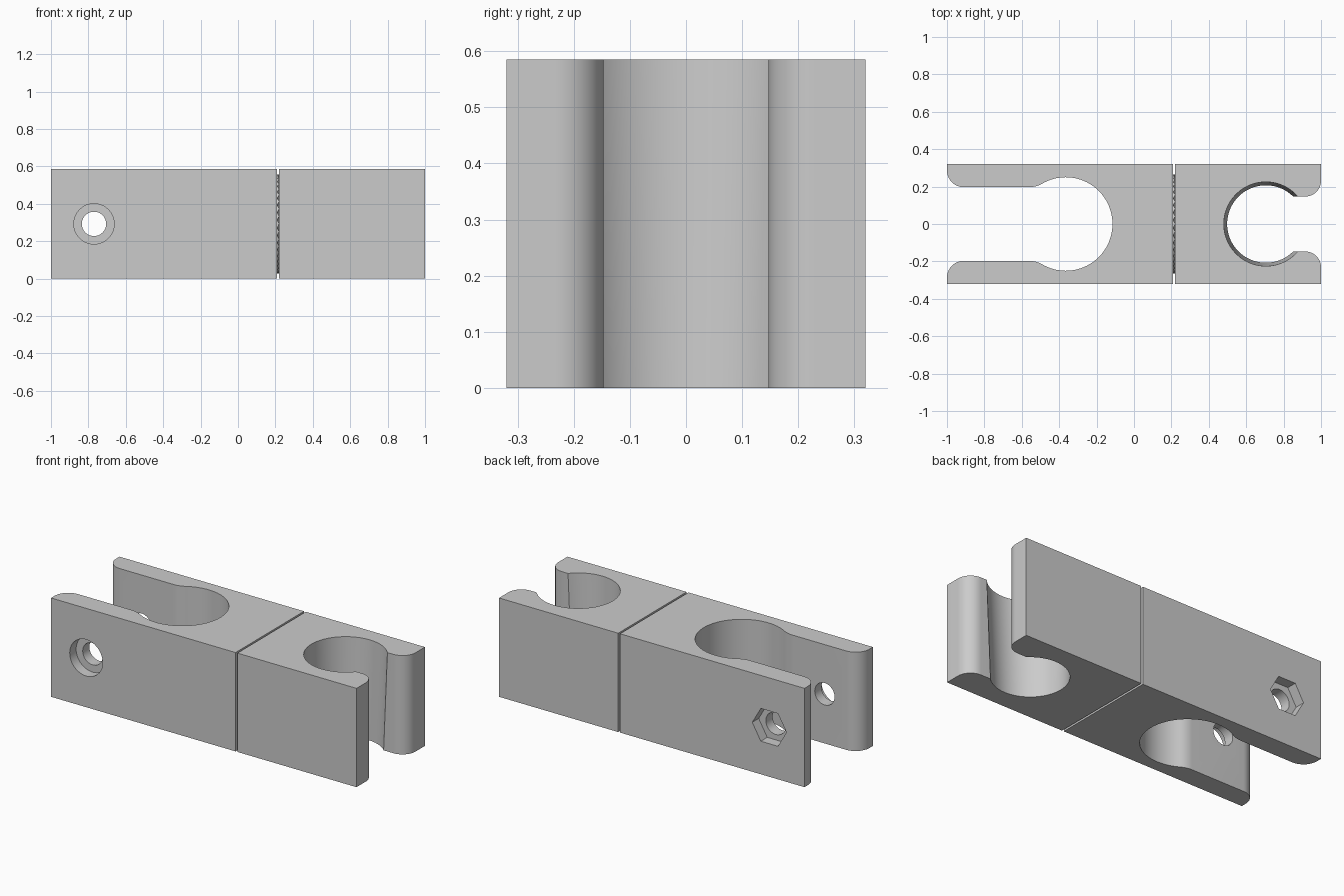
import bpy, bmesh, math
from mathutils import Matrix

cube = bpy.data.objects.get("Cube")
if cube:
    bpy.data.objects.remove(cube)

HEIGHT = 0.585
HALF_WIDTH = 0.32
GAP_LEFT, GAP_RIGHT = 0.208, 0.22
BOLT_X = -0.77

grey = bpy.data.materials.new("plain grey")
grey.use_nodes = True
colour = (0.6, 0.6, 0.6, 1)
grey.diffuse_color = colour
grey.node_tree.nodes["Principled BSDF"].inputs["Base Color"].default_value = colour


def arc(cx, cy, r, start, end, steps):
    """Points along an arc, angles in degrees."""
    angles = [math.radians(start + (end - start) * i / steps) for i in range(steps + 1)]
    return [(cx + r * math.cos(a), cy + r * math.sin(a)) for a in angles]


def mirrored(half):
    """Close a half outline by mirroring it across y = 0."""
    return half + [(x, -y) for x, y in reversed(half[1:])]


def make_object(name, bm):
    bmesh.ops.recalc_face_normals(bm, faces=bm.faces)
    mesh = bpy.data.meshes.new(name)
    bm.to_mesh(mesh)
    bm.free()
    mesh.materials.append(grey)
    ob = bpy.data.objects.new(name, mesh)
    bpy.context.collection.objects.link(ob)
    return ob


def loft(name, lower, upper):
    """Solid between two outlines with the same number of points."""
    bm = bmesh.new()
    a = [bm.verts.new((x, y, 0)) for x, y in lower]
    b = [bm.verts.new((x, y, HEIGHT)) for x, y in upper]
    for i in range(len(a)):
        j = (i + 1) % len(a)
        bm.faces.new((a[i], a[j], b[j], b[i]))
    bm.faces.new(a)
    bm.faces.new(b)
    return make_object(name, bm)


def select_only(ob):
    bpy.ops.object.select_all(action='DESELECT')
    ob.select_set(True)
    bpy.context.view_layer.objects.active = ob


def drill(target, radius, y0, y1, sides):
    """Cut a round or many-sided hole along y at the bolt position."""
    bm = bmesh.new()
    place = Matrix.Translation((BOLT_X, (y0 + y1) / 2, HEIGHT / 2)) @ Matrix.Rotation(math.pi / 2, 4, 'X')
    bmesh.ops.create_cone(bm, cap_ends=True, segments=sides, radius1=radius,
                          radius2=radius, depth=y1 - y0, matrix=place)
    # turn the hexagon so that two of its corners lie along x
    if sides == 6:
        top = max(bm.verts, key=lambda v: v.co.z)
        if abs(top.co.x - BOLT_X) < radius * 0.1:
            bmesh.ops.rotate(bm, verts=bm.verts, cent=place.translation,
                             matrix=Matrix.Rotation(math.pi / 6, 3, 'Y'))
    cutter = make_object("hole_cutter", bm)
    cutter.hide_render = True
    mod = target.modifiers.new("hole", 'BOOLEAN')
    mod.operation = 'DIFFERENCE'
    mod.solver = 'EXACT'
    mod.object = cutter
    select_only(target)
    bpy.ops.object.modifier_apply(modifier=mod.name)
    bpy.data.objects.remove(cutter)


# Wide fork: round seat blending into two parallel arms
blend = math.degrees(math.atan2(0.332, -0.195))
fork_half = (arc(-0.365, 0, 0.25, 0, blend, 32)
             + arc(-0.56, 0.332, 0.135, blend + 180, 270, 8)[1:]
             + arc(-0.91, 0.287, 0.09, 270, 180, 14)
             + [(-1, HALF_WIDTH), (GAP_LEFT, HALF_WIDTH)])
fork_outline = mirrored(fork_half)
fork = loft("bolted_fork", fork_outline, fork_outline)

# Bolt hole, round head recess in front, hexagonal nut recess behind
drill(fork, 0.065, -0.5, 0.5, 48)
drill(fork, 0.108, -0.5, -0.26, 48)
drill(fork, 0.112, 0.26, 0.5, 6)


# Snap clip: tapered round seat with rounded lips
def clip_outline(radius):
    lip = 0.147
    lip_angle = math.degrees(math.asin(lip / radius))
    return mirrored(arc(0.705, 0, radius, 180, lip_angle, 36)
                    + arc(0.915, lip + 0.085, 0.085, 270, 360, 14)
                    + [(1, HALF_WIDTH), (GAP_RIGHT, HALF_WIDTH)])


clip = loft("snap_clip", clip_outline(0.207), clip_outline(0.225))

# Toothed disc in the narrow gap between the two blocks
bm = bmesh.new()
middle = Matrix.Translation(((GAP_LEFT + GAP_RIGHT) / 2, 0, HEIGHT / 2))
bmesh.ops.create_cone(bm, cap_ends=True, cap_tris=True, segments=80, radius1=0.265,
                      radius2=0.265, depth=GAP_RIGHT - GAP_LEFT,
                      matrix=middle @ Matrix.Rotation(math.pi / 2, 4, 'Y'))
for v in bm.verts:
    angle = math.atan2(v.co.z - HEIGHT / 2, v.co.y)
    step = round(angle / (2 * math.pi / 80))
    rim = math.hypot(v.co.y, v.co.z - HEIGHT / 2) > 0.1
    if rim and step % 2 and v.co.x > middle.translation.x:
        v.co.x = GAP_LEFT + 0.002
teeth = make_object("toothed_disc", bm)

# Smooth curved walls, keep the corners crisp
for ob in (fork, clip):
    select_only(ob)
    bpy.ops.object.shade_smooth_by_angle(angle=math.radians(30))
